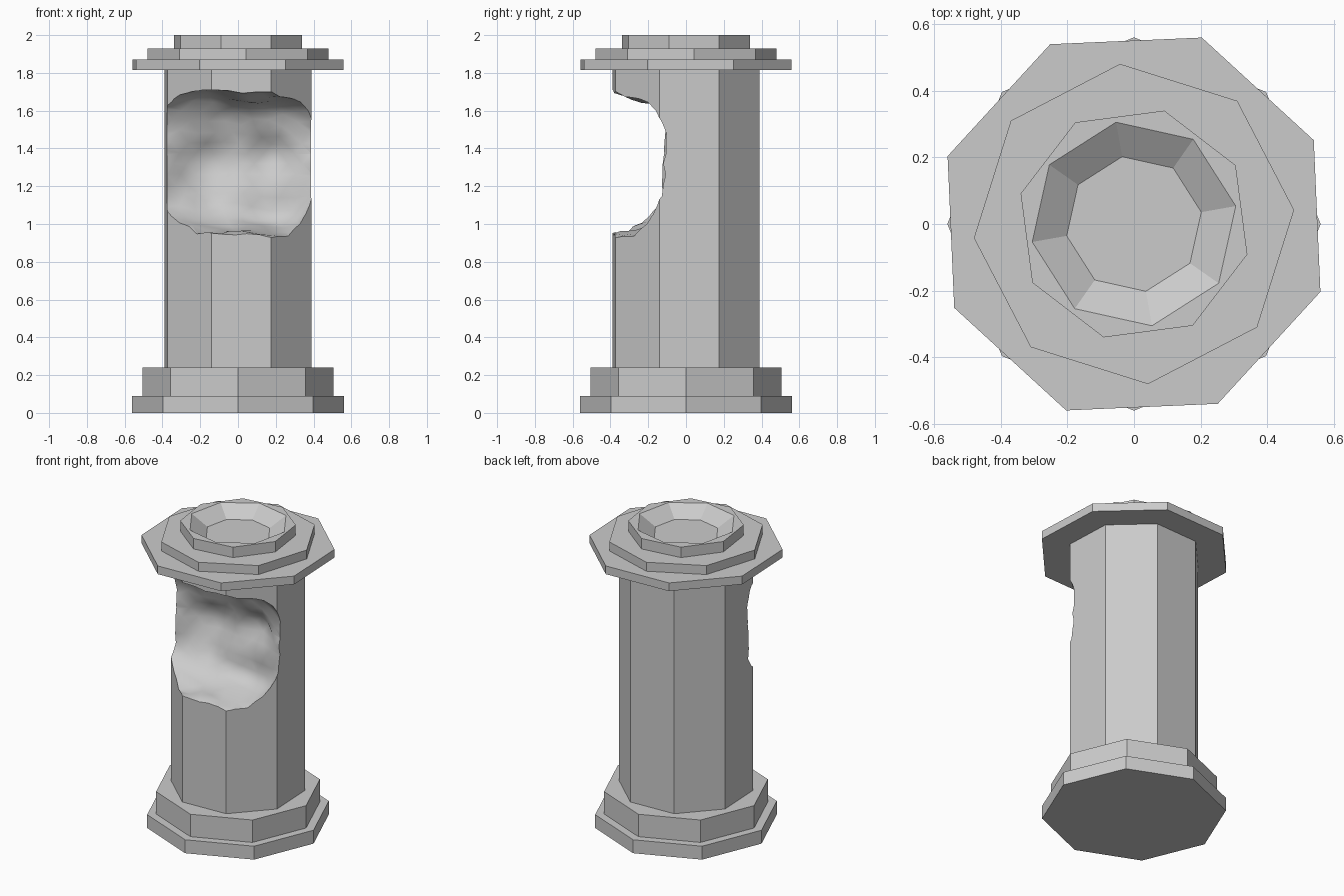
import bpy
import bmesh
from math import sin, cos, radians, exp
from mathutils import Vector, noise

default = bpy.data.objects.get("Cube")
if default:
    bpy.data.objects.remove(default, do_unlink=True)

stone = bpy.data.materials.new("grey stone")
stone.use_nodes = True
GREY = (0.6, 0.6, 0.6, 1.0)
stone.diffuse_color = GREY
stone.node_tree.nodes["Principled BSDF"].inputs["Base Color"].default_value = GREY


def finish(name, bm):
    bmesh.ops.recalc_face_normals(bm, faces=bm.faces)
    mesh = bpy.data.meshes.new(name)
    bm.to_mesh(mesh)
    bm.free()
    mesh.materials.append(stone)
    obj = bpy.data.objects.new(name, mesh)
    bpy.context.collection.objects.link(obj)
    return obj


def eight_sided(name, rings):
    """Stack of octagons, each (radius, height, turn in degrees), capped at both ends."""
    bm = bmesh.new()
    loops = []
    for radius, z, turn in rings:
        angles = [radians(turn + 45 * i) for i in range(8)]
        loops.append([bm.verts.new((radius * cos(a), radius * sin(a), z)) for a in angles])
    for low, high in zip(loops, loops[1:]):
        for i in range(8):
            j = (i + 1) % 8
            bm.faces.new((low[i], low[j], high[j], high[i]))
    bm.faces.new(loops[0])
    bm.faces.new(loops[-1])
    return finish(name, bm)


# Stepped base
eight_sided("base_plinth", [(0.56, 0, 0), (0.56, 0.09, 0)])
eight_sided("base_step", [(0.505, 0.09, 0), (0.505, 0.24, 0)])

# Column shaft
shaft = eight_sided("shaft", [(0.413, 0.24, 25), (0.413, 1.82, 25)])

# Capital tiers, each turned a little, with a shallow bowl in the top one
eight_sided("capital_slab", [(0.595, 1.815, 25), (0.595, 1.87, 25)])
eight_sided("capital_step", [(0.482, 1.87, 5), (0.482, 1.93, 5)])
eight_sided("capital_bowl", [(0.352, 1.93, 30), (0.352, 2.0, 30),
                             (0.31, 2.0, 10), (0.205, 1.932, 10)])

# Rough lump that breaks the front of the shaft
bm = bmesh.new()
bmesh.ops.create_icosphere(bm, subdivisions=4, radius=1)
for v in bm.verts:
    d = v.co.normalized()
    d = d / sum(abs(c) ** 3 for c in d) ** (1 / 3)
    p = Vector((d.x * 0.55, d.y * 0.37 - 0.42, d.z * 0.39 + 1.32))
    rough = noise.noise(p * 4.5) * 0.06 + noise.noise(p * 11) * 0.025
    p += d.normalized() * rough
    if d.y > 0:
        # twin hollows with a ridge between them
        for side in (-1, 1):
            p.y += 0.05 * exp(-((p.x - side * 0.19) ** 2 + (p.z - 1.38) ** 2) / 0.015)
    # lower right shoulder
    if p.z > 1.32:
        p.z -= 0.25 * max(p.x, 0) * (p.z - 1.32)
    v.co = p
for f in bm.faces:
    f.smooth = True
breakage = finish("breakage_cutter", bm)
breakage.hide_render = True

cut = shaft.modifiers.new("broken front", "BOOLEAN")
cut.operation = "DIFFERENCE"
cut.solver = "EXACT"
cut.object = breakage
bpy.context.view_layer.objects.active = shaft
bpy.ops.object.modifier_apply(modifier=cut.name)
bpy.data.objects.remove(breakage, do_unlink=True)
